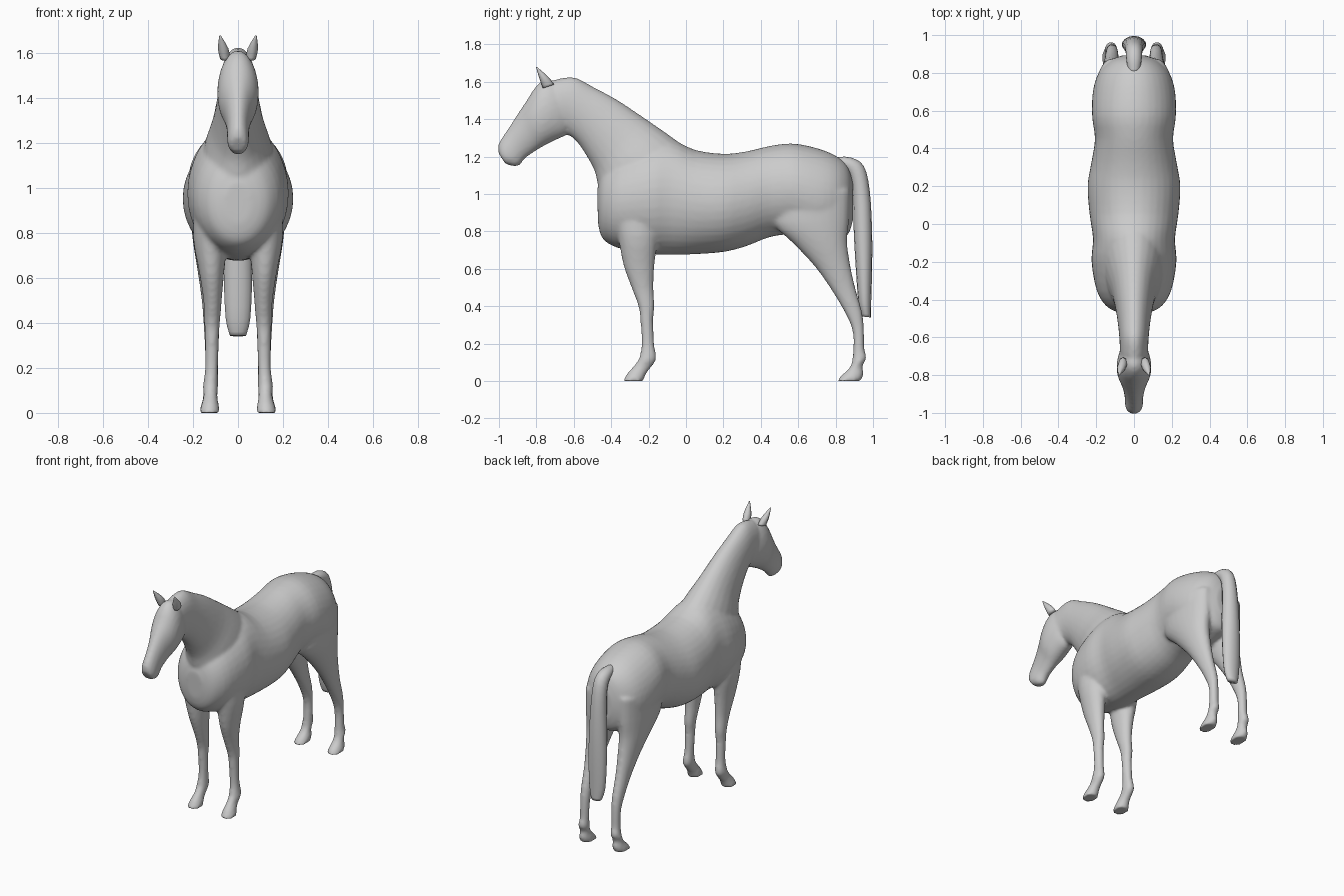
import bpy, bmesh, math

def spline(rows, steps):
    """Catmull-Rom interpolation between cross-section rows."""
    out = []
    for i in range(len(rows) - 1):
        p0, p1 = rows[max(i - 1, 0)], rows[i]
        p2, p3 = rows[i + 1], rows[min(i + 2, len(rows) - 1)]
        for k in range(steps):
            t = k / steps
            out.append([0.5 * (2 * b + (c - a) * t + (2 * a - 5 * b + 4 * c - d) * t * t
                               + (3 * b - a - 3 * c + d) * t ** 3)
                        for a, b, c, d in zip(p0, p1, p2, p3)])
    out.append(list(rows[-1]))
    return out

def loft(target, rows, side=1, segs=24, steps=3):
    """Rows: y,z of one edge, y,z of the other edge, half width, centre x."""
    bm = bmesh.new()
    rings = []
    for ya, za, yb, zb, w, cx in spline(rows, steps):
        ring = []
        for i in range(segs):
            a = 2 * math.pi * i / segs
            t = 0.5 - 0.5 * math.cos(a)
            ring.append(bm.verts.new((side * (cx + w * math.sin(a)),
                                      ya + (yb - ya) * t, za + (zb - za) * t)))
        rings.append(ring)
    for r, s in zip(rings, rings[1:]):
        for i in range(segs):
            j = (i + 1) % segs
            bm.faces.new((r[i], r[j], s[j], s[i]))
    bm.faces.new(rings[0])
    bm.faces.new(rings[-1])
    bmesh.ops.recalc_face_normals(bm, faces=bm.faces)
    me = bpy.data.meshes.new("part")
    bm.to_mesh(me)
    bm.free()
    target.from_mesh(me)
    bpy.data.meshes.remove(me)

def finish(name, bm):
    me = bpy.data.meshes.new(name)
    bm.to_mesh(me)
    bm.free()
    me.shade_smooth()
    ob = bpy.data.objects.new(name, me)
    bpy.context.collection.objects.link(ob)
    return ob

def centred(rows):
    return [r + (0,) for r in rows]

body = bmesh.new()

# Trunk, chest to buttocks (lower edge, upper edge, half width)
loft(body, centred([
    (-.47, .84, -.475, 1.02, .06), (-.445, .76, -.445, 1.12, .135),
    (-.36, .71, -.36, 1.2, .195), (-.2, .68, -.2, 1.27, .225),
    (-.08, .675, -.08, 1.29, .217), (.05, .678, .05, 1.235, .235),
    (.2, .69, .2, 1.215, .246), (.32, .72, .32, 1.227, .227),
    (.45, .77, .45, 1.257, .207), (.57, .78, .57, 1.27, .222),
    (.7, .73, .7, 1.245, .218), (.8, .75, .8, 1.205, .188),
    (.865, .78, .865, 1.15, .13), (.893, .86, .893, 1.06, .06)]), segs=36)

# Neck (throat edge, crest edge)
loft(body, centred([
    (-.40, .90, .02, 1.235, .17), (-.465, 1.03, -.09, 1.315, .15),
    (-.488, 1.12, -.22, 1.405, .118), (-.53, 1.2, -.37, 1.505, .097),
    (-.58, 1.275, -.5, 1.575, .084), (-.63, 1.318, -.6, 1.625, .077),
    (-.66, 1.34, -.70, 1.612, .075)]))

# Head (jaw edge, forehead edge)
loft(body, centred([
    (-.61, 1.36, -.63, 1.58, .05), (-.64, 1.315, -.74, 1.612, .08),
    (-.70, 1.287, -.80, 1.578, .092), (-.75, 1.262, -.85, 1.503, .087),
    (-.80, 1.232, -.90, 1.428, .064), (-.86, 1.19, -.953, 1.347, .05),
    (-.90, 1.147, -1.002, 1.27, .048), (-.965, 1.16, -1.003, 1.22, .038)]))

front_leg = [
    (-.40, .95, -.14, .95, .07, .12), (-.365, .78, -.15, .78, .075, .125),
    (-.335, .62, -.168, .62, .055, .117), (-.292, .5, -.174, .5, .041, .113),
    (-.255, .4, -.168, .4, .035, .115), (-.245, .33, -.175, .33, .031, .116),
    (-.238, .2, -.17, .2, .029, .117), (-.252, .12, -.158, .12, .034, .122),
    (-.285, .075, -.185, .075, .031, .122), (-.315, .04, -.212, .04, .038, .124),
    (-.338, 0, -.228, 0, .047, .126)]
hind_leg = [
    (.47, .98, .875, 1.02, .085, .12), (.47, .84, .872, .86, .088, .12),
    (.575, .735, .862, .75, .075, .123), (.69, .61, .877, .63, .058, .12),
    (.785, .475, .905, .5, .042, .118), (.865, .335, .942, .37, .034, .117),
    (.893, .25, .952, .27, .03, .117), (.892, .15, .955, .17, .03, .118),
    (.885, .095, .966, .125, .034, .122), (.865, .06, .945, .08, .032, .123),
    (.83, .03, .95, .035, .04, .125), (.805, 0, .935, 0, .047, .126)]
for side in (1, -1):
    loft(body, front_leg, side)
    loft(body, hind_leg, side)

# Fuse trunk, neck, head and legs into one smooth skin
horse = finish("horse_body", body)
fuse = horse.modifiers.new("fuse", 'REMESH')
fuse.mode = 'VOXEL'
fuse.voxel_size = 0.011
fuse.use_smooth_shade = True
relax = horse.modifiers.new("relax", 'SMOOTH')
relax.factor = 0.5
relax.iterations = 7

# Tail (inner edge, outer edge)
tail = bmesh.new()
loft(tail, centred([
    (.80, 1.13, .80, 1.198, .03), (.845, 1.13, .88, 1.195, .04),
    (.88, 1.08, .95, 1.15, .045), (.893, .98, .982, 1.02, .05),
    (.897, .8, .995, .8, .06), (.908, .6, .995, .6, .064),
    (.922, .42, .99, .42, .056), (.94, .345, .988, .34, .036)]), segs=14)
finish("tail", tail)

# Ears, leaning outwards and forwards
ears = bmesh.new()
for side in (1, -1):
    loft(ears, [
        (-.765, 1.565, -.705, 1.585, .022, .058),
        (-.783, 1.615, -.735, 1.625, .023, .066),
        (-.802, 1.678, -.795, 1.678, .003, .08)], side, segs=8)
finish("ears", ears)
